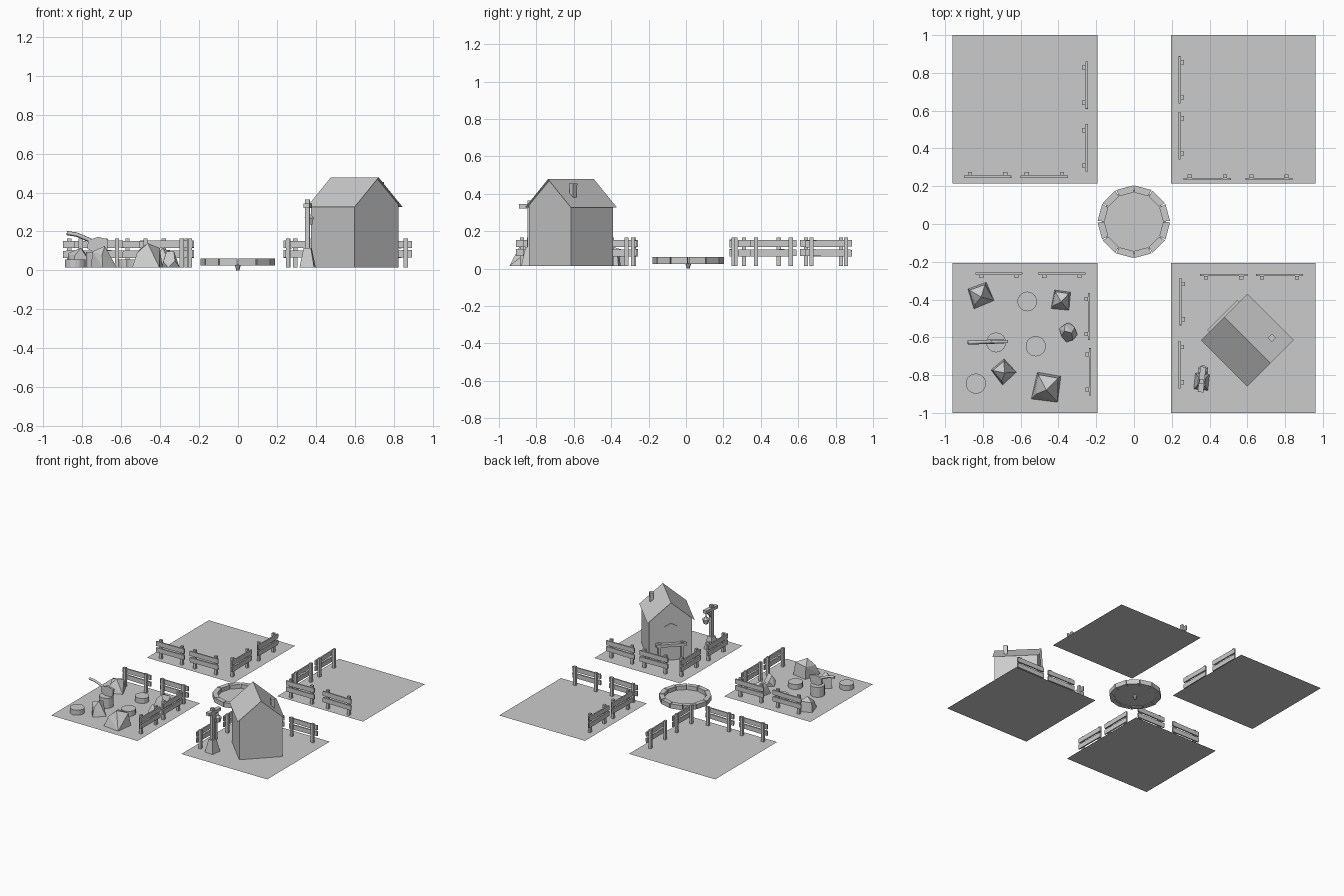
import bpy, bmesh, random
from math import pi, cos, sin, radians
from mathutils import Matrix, Vector

if "Cube" in bpy.data.objects:
    bpy.data.objects.remove(bpy.data.objects["Cube"])

random.seed(4)
G = 0.015  # ground level


def link(name, bm, loc=(0, 0, 0), rot=0):
    me = bpy.data.meshes.new(name)
    bmesh.ops.recalc_face_normals(bm, faces=bm.faces)
    bm.to_mesh(me)
    bm.free()
    ob = bpy.data.objects.new(name, me)
    ob.location = loc
    ob.rotation_euler.z = rot
    bpy.context.collection.objects.link(ob)
    return ob


def add_box(bm, c, s, tilt=0, taper=1.0, axis='Y'):
    m = Matrix.Translation(c) @ Matrix.Rotation(tilt, 4, axis)
    vs = bmesh.ops.create_cube(bm, size=1)['verts']
    for v in vs:
        k = taper if v.co.z > 0 else 1
        v.co = m @ Vector((v.co.x * s[0] * k, v.co.y * s[1] * k, v.co.z * s[2]))


def boxes(name, parts, loc=(0, 0, 0), rot=0):
    bm = bmesh.new()
    for p in parts:
        add_box(bm, *p)
    return link(name, bm, loc, rot)


def sheet(name, verts, faces, loc=(0, 0, 0), rot=0):
    bm = bmesh.new()
    vs = [bm.verts.new(v) for v in verts]
    for f in faces:
        bm.faces.new([vs[i] for i in f])
    ob = link(name, bm, loc, rot)
    return ob


def prism(name, profile, y0, y1, loc=(0, 0, 0), rot=0):
    n = len(profile)
    verts = [(x, y, z) for y in (y0, y1) for x, z in profile]
    faces = [list(range(n)), list(range(n, 2 * n))]
    faces += [(i, (i + 1) % n, n + (i + 1) % n, n + i) for i in range(n)]
    return sheet(name, verts, faces, loc, rot)


def cylinder(name, r1, r2, h, loc, n=12):
    bm = bmesh.new()
    bmesh.ops.create_cone(bm, cap_ends=True, segments=n, radius1=r1, radius2=r2, depth=h)
    return link(name, bm, (loc[0], loc[1], loc[2] + h / 2), 0)


# Four ground plots
for name, x0, x1, y0, y1 in [("back_left", -.96, -.193, .215, 1), ("back_right", .197, .96, .215, 1),
                             ("front_left", -.96, -.193, -1, -.207), ("front_right", .197, .96, -1, -.207)]:
    sheet("plot_" + name, [(x0, y0, G), (x1, y0, G), (x1, y1, G), (x0, y1, G)], [(0, 1, 2, 3)])


# Fence panels: two rails with two posts on the inner side
def fence(x, y, rot):
    parts = [((0, 0, .134), (.25, .011, .037), radians(random.uniform(-1, 1))),
             ((0, 0, .084), (.25, .011, .037), radians(random.uniform(-1, 1)))]
    for px in (-.093, .093):
        parts.append(((px, .015, .09), (.022, .019, .15)))
    boxes("fence_panel", parts, (x, y, 0), rot)


for x, y in [(-.775, .25), (-.475, .25), (.388, .238), (.715, .238)]:
    fence(x, y, 0)
for x, y in [(-.715, -.262), (-.382, -.262), (.475, -.27), (.77, -.27)]:
    fence(x, y, pi)
for x, y in [(-.25, .735), (-.25, .403), (-.238, -.49), (-.232, -.783)]:
    fence(x, y, pi / 2)
for x, y in [(.24, .763), (.24, .467), (.246, -.411), (.24, -.745)]:
    fence(x, y, -pi / 2)

# Round basin: a ring of stone blocks, floor and drain
N = 12
C = (-.001, .012)
for i in range(N):
    a0, a1 = 2 * pi * i / N + .015, 2 * pi * (i + 1) / N - .015
    ring = [(r * cos(a), r * sin(a)) for r, a in [(.155, a0), (.192, a0), (.192, a1), (.155, a1)]]
    verts = [(x, y, z) for z in (.025, .062) for x, y in ring]
    sheet("basin_block", verts, [(0, 1, 2, 3), (4, 5, 6, 7), (0, 1, 5, 4), (1, 2, 6, 5),
                                 (2, 3, 7, 6), (3, 0, 4, 7)], (*C, 0))
bm = bmesh.new()
bmesh.ops.create_circle(bm, cap_ends=True, segments=N, radius=.168)
link("basin_floor", bm, (*C, .03))
cylinder("basin_drain", .008, .016, .03, (*C, 0), 8)

# House: gabled walls, sheet roof, chimney (local -y faces the basin)
H, R = (.60, -.615, 0), radians(225)
prism("house_walls", [(-.159, G), (.159, G), (.159, .338), (0, .474), (-.159, .338)], -.159, .159, H, R)
sheet("house_roof", [(-.174, -.174, .326), (0, -.174, .478), (.174, -.174, .326),
                     (-.174, .174, .326), (0, .174, .478), (.174, .174, .326)],
      [(0, 1, 4, 3), (1, 2, 5, 4)], H, R)
boxes("chimney", [((-.10, .083, .41), (.024, .024, .09), 0, 1.3)], H, R)
# Doorway with posts, lintel and a small chevron trim above
boxes("door", [((0, -.161, .07), (.11, .008, .11))], H, R)
boxes("door_frame", [((-.085, -.17, .087), (.022, .022, .145)), ((.085, -.17, .087), (.022, .022, .145)),
                     ((0, -.175, .142), (.225, .028, .022))], H, R)
boxes("gable_trim", [((s * .023, -.161, .292), (.055, .006, .008), s * radians(28)) for s in (-1, 1)], H, R)

# Lamp post: tapered plinth, post, arm, brace and lantern
L, T = (.358, -.835, 0), radians(-6)
boxes("lamp_plinth", [((0, 0, .065), (.075, .085, .10), 0, .5)], L, T)
boxes("lamp_post", [((0, 0, .22), (.024, .024, .29)), ((0, .012, .333), (.03, .135, .024)),
                    ((0, .028, .30), (.014, .014, .075), radians(-40), 1, 'X')], L, T)
boxes("lamp_hook", [((0, .06, .30), (.006, .006, .05))], L, T)
lx, ly = L[0] + .008, L[1] + .06
cylinder("lantern_body", .018, .026, .035, (lx, ly, .235), 6)
cylinder("lantern_cap", .03, .008, .018, (lx, ly, .27), 6)

# Tree stumps
for x, y, r, h in [(-.565, -.41, .052, .04), (-.73, -.627, .053, .08),
                   (-.52, -.647, .054, .04), (-.837, -.845, .054, .04)]:
    cylinder("stump", r, r, h, (x, y, G), 14)

# Axe stuck in the taller stump
prism("axe_head", [(-.77, .155), (-.72, .172), (-.668, .16), (-.67, .108), (-.72, .08), (-.775, .112)],
      -.631, -.615)
cu = bpy.data.curves.new("axe_handle", 'CURVE')
cu.dimensions = '3D'
cu.bevel_depth = .011
cu.bevel_resolution = 0
cu.use_fill_caps = True
sp = cu.splines.new('POLY')
path = [(-.88, -.628, .192), (-.83, -.626, .184), (-.78, -.624, .163), (-.74, -.623, .145), (-.69, -.622, .125)]
sp.points.add(len(path) - 1)
for p, c in zip(sp.points, path):
    p.co = (*c, 1)
bpy.context.collection.objects.link(bpy.data.objects.new("axe_handle", cu))


# Angular rocks: convex hull of a base and an off-centre top ridge
def rock(x, y, sx, sy, h, rot, top):
    bm = bmesh.new()
    pts = [(-.5, -.5, 0), (.5, -.45, 0), (.45, .5, 0), (-.45, .5, 0)] + top
    for p in pts:
        bm.verts.new((p[0] * sx, p[1] * sy, p[2] * h))
    res = bmesh.ops.convex_hull(bm, input=bm.verts)
    bmesh.ops.dissolve_limit(bm, angle_limit=radians(4), verts=bm.verts, edges=bm.edges)
    link("rock", bm, (x, y, G), radians(rot))


slab = [(-.4, .42, .75), (.36, .42, .8), (0, -.08, 1), (-.36, -.3, .6)]
rock(-.812, -.378, .115, .11, .10, 20, slab)
rock(-.385, -.405, .095, .10, .10, -8, slab)
rock(-.69, -.782, .10, .10, .11, 40, slab)
rock(-.462, -.867, .14, .145, .125, -10, slab)
rock(-.348, -.573, .07, .08, .085, 30, [(-.6, 0, .35), (.6, .05, .4), (0, -.6, .4), (.1, .58, .45),
                                       (-.2, .2, .95), (.2, -.15, 1)])
